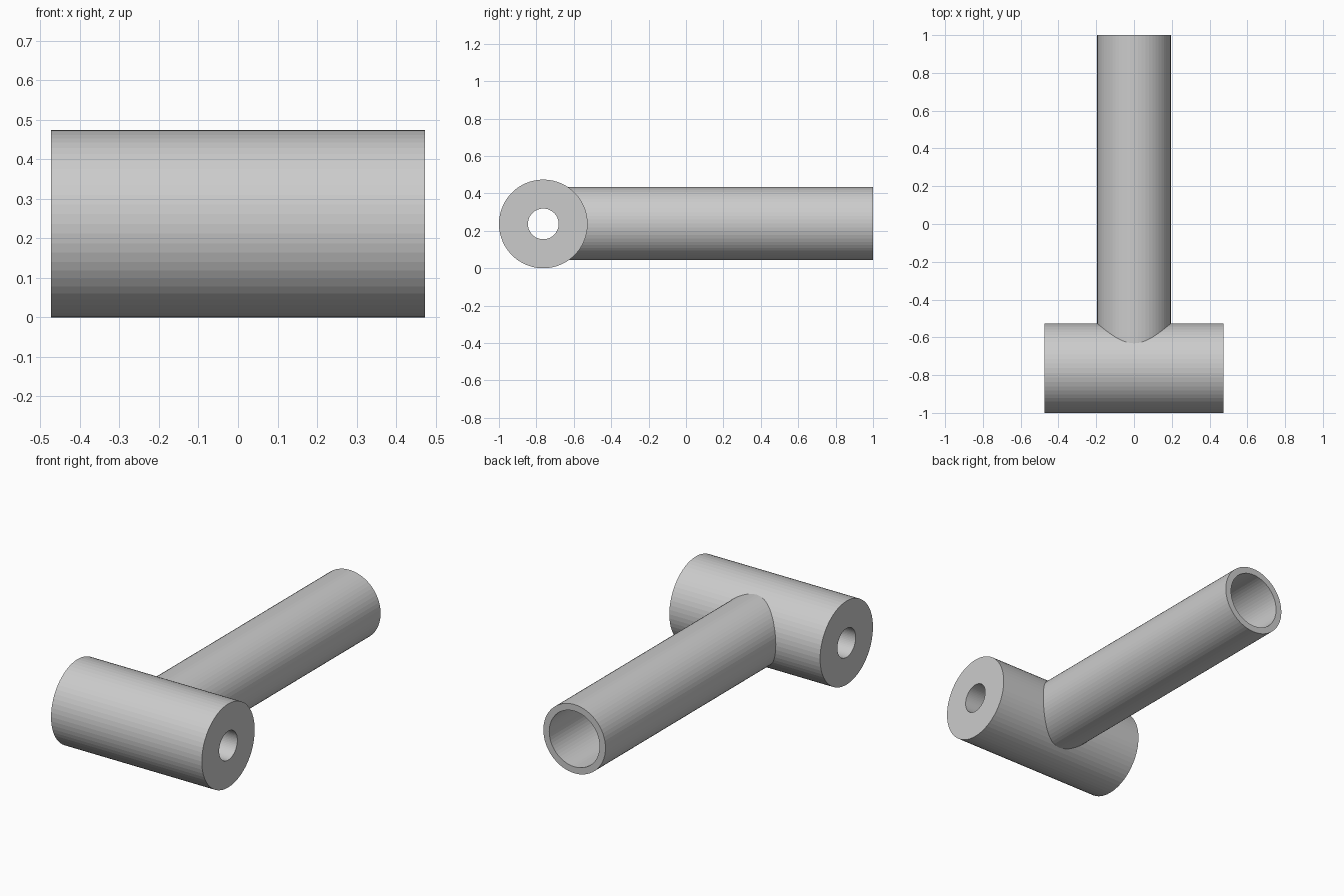
import bpy
import bmesh
from math import cos, sin, tau

if "Cube" in bpy.data.objects:
    bpy.data.objects.remove(bpy.data.objects["Cube"])

SIDES = 60
Z = 0.237


def tube(name, axis, start, end, outer, inner, centre):
    """Hollow cylinder along X or Y with flat annular ends."""
    bm = bmesh.new()
    rings = []
    for r, t in ((outer, start), (outer, end), (inner, end), (inner, start)):
        ring = []
        for i in range(SIDES):
            a = tau * i / SIDES
            u, w = r * cos(a), r * sin(a)
            if axis == 'X':
                co = (t, centre[0] + u, centre[1] + w)
            else:
                co = (centre[0] + u, t, centre[1] + w)
            ring.append(bm.verts.new(co))
        rings.append(ring)
    for k in range(4):
        a, b = rings[k], rings[(k + 1) % 4]
        for i in range(SIDES):
            j = (i + 1) % SIDES
            bm.faces.new((a[i], a[j], b[j], b[i]))
    bmesh.ops.recalc_face_normals(bm, faces=bm.faces)
    mesh = bpy.data.meshes.new(name)
    bm.to_mesh(mesh)
    bm.free()
    obj = bpy.data.objects.new(name, mesh)
    bpy.context.collection.objects.link(obj)
    return obj


# Cross sleeve with a narrow through bore
sleeve = tube("cross_sleeve", 'X', -0.473, 0.473, 0.237, 0.082, (-0.763, Z))

# Long thin-walled arm, its inner end buried in the sleeve wall
arm = tube("arm_tube", 'Y', -0.66, 1.0, 0.195, 0.158, (0.0, Z + 0.002))

# Weld the arm to the sleeve so the joint is a clean saddle curve
join = sleeve.modifiers.new("weld_arm", 'BOOLEAN')
join.operation = 'UNION'
join.solver = 'EXACT'
join.object = arm
bpy.context.view_layer.objects.active = sleeve
sleeve.select_set(True)
bpy.ops.object.modifier_apply(modifier=join.name)
bpy.data.objects.remove(arm, do_unlink=True)
sleeve.name = "tee_joint"
